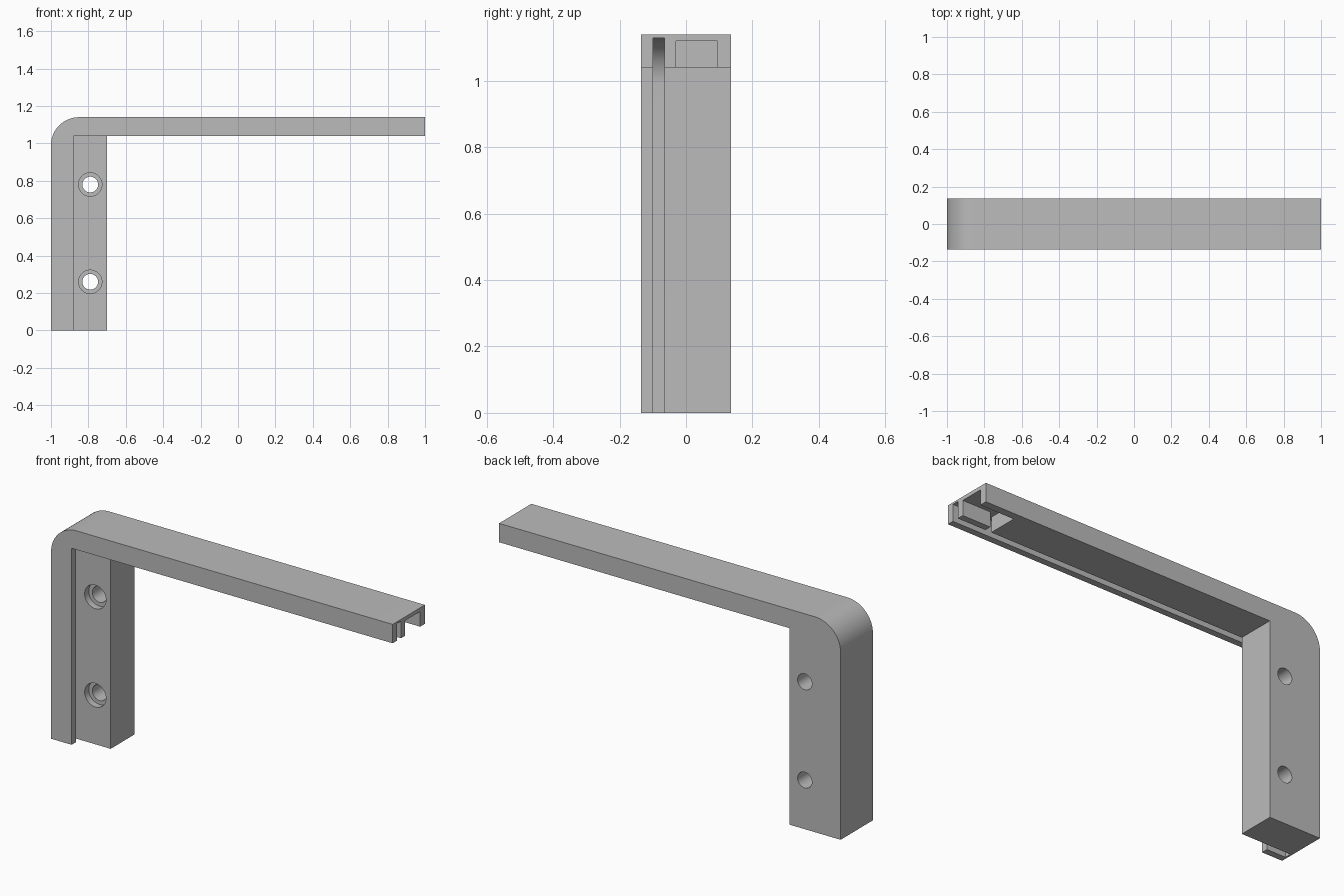
import bpy, bmesh, math
from mathutils import Matrix

if "Cube" in bpy.data.objects:
    bpy.data.objects.remove(bpy.data.objects["Cube"], do_unlink=True)

grey = bpy.data.materials.new("light grey")
grey.use_nodes = True
colour = (0.5, 0.5, 0.5, 1)
grey.diffuse_color = colour
grey.node_tree.nodes["Principled BSDF"].inputs["Base Color"].default_value = colour


def finish(name, bm):
    bmesh.ops.recalc_face_normals(bm, faces=bm.faces)
    mesh = bpy.data.meshes.new(name)
    bm.to_mesh(mesh)
    bm.free()
    mesh.materials.append(grey)
    obj = bpy.data.objects.new(name, mesh)
    bpy.context.collection.objects.link(obj)
    return obj


def prism(name, profile, y0, y1):
    """Extrude an x-z outline from y0 to y1."""
    bm = bmesh.new()
    face = bm.faces.new([bm.verts.new((x, y0, z)) for x, z in profile])
    new = bmesh.ops.extrude_face_region(bm, geom=[face])["geom"]
    moved = [v for v in new if isinstance(v, bmesh.types.BMVert)]
    bmesh.ops.translate(bm, verts=moved, vec=(0, y1 - y0, 0))
    return finish(name, bm)


def box(name, x0, x1, y0, y1, z0, z1):
    return prism(name, [(x0, z0), (x1, z0), (x1, z1), (x0, z1)], y0, y1)


def cylinder(name, x, z, radius, y0, y1):
    bm = bmesh.new()
    place = Matrix.Translation((x, (y0 + y1) / 2, z)) @ Matrix.Rotation(math.pi / 2, 4, "X")
    bmesh.ops.create_cone(bm, cap_ends=True, segments=48, radius1=radius,
                          radius2=radius, depth=y1 - y0, matrix=place)
    return finish(name, bm)


def corner_outline(inset, bottom, tip, inner_x, inner_z):
    """Post and arm joined by a rounded outer corner."""
    cx, cz, radius = -0.85, 0.99, 0.15 - inset
    arc = [(cx - radius * math.cos(a), cz + radius * math.sin(a))
           for a in (math.pi / 2 * i / 24 for i in range(25))]
    return [(-1 + inset, bottom)] + arc + [(tip, 1.14 - inset), (tip, inner_z),
                                           (inner_x, inner_z), (inner_x, bottom)]


# Solid bracket: wide post with a long arm
FRONT, BACK, PLATE = -0.135, 0.135, -0.065
bracket = prism("shelf_bracket", corner_outline(0, 0, 1, -0.70, 1.04), FRONT, BACK)

cutters = [
    # Step that leaves a narrow front lip on the post
    box("lip_step", -0.88, -0.5, -0.3, PLATE, -0.2, 1.04),
    # Cable slot following the corner just behind the lip
    prism("cable_slot", corner_outline(0.01, -0.2, 1.2, -0.8, 0.95), -0.10, PLATE),
    # Pocket at the arm tip and its passage to the slot
    box("tip_pocket", 0.80, 1.2, -0.03, 0.095, 0.9, 1.12),
    box("cable_passage", 0.80, 0.835, -0.08, 0, 0.9, 1.12),
]
# Counterbored screw holes
for z in (0.26, 0.78):
    cutters.append(cylinder("screw_hole", -0.79, z, 0.042, -0.3, 0.3))
    cutters.append(cylinder("screw_counterbore", -0.79, z, 0.0625, -0.2, PLATE + 0.035))

for cutter in cutters:
    cutter.hide_render = True
    cutter.hide_viewport = True
    mod = bracket.modifiers.new(cutter.name, "BOOLEAN")
    mod.operation, mod.solver, mod.object = "DIFFERENCE", "EXACT", cutter

# Apply the cuts, then discard the cutters
bpy.context.view_layer.update()
graph = bpy.context.evaluated_depsgraph_get()
result = bpy.data.meshes.new_from_object(bracket.evaluated_get(graph))
bracket.modifiers.clear()
bracket.data = result
for cutter in cutters:
    bpy.data.objects.remove(cutter, do_unlink=True)

# Smooth the rounded corner and holes, keep edges sharp
bpy.ops.object.select_all(action="DESELECT")
bracket.select_set(True)
bpy.context.view_layer.objects.active = bracket
bpy.ops.object.shade_smooth_by_angle(angle=math.radians(30))
